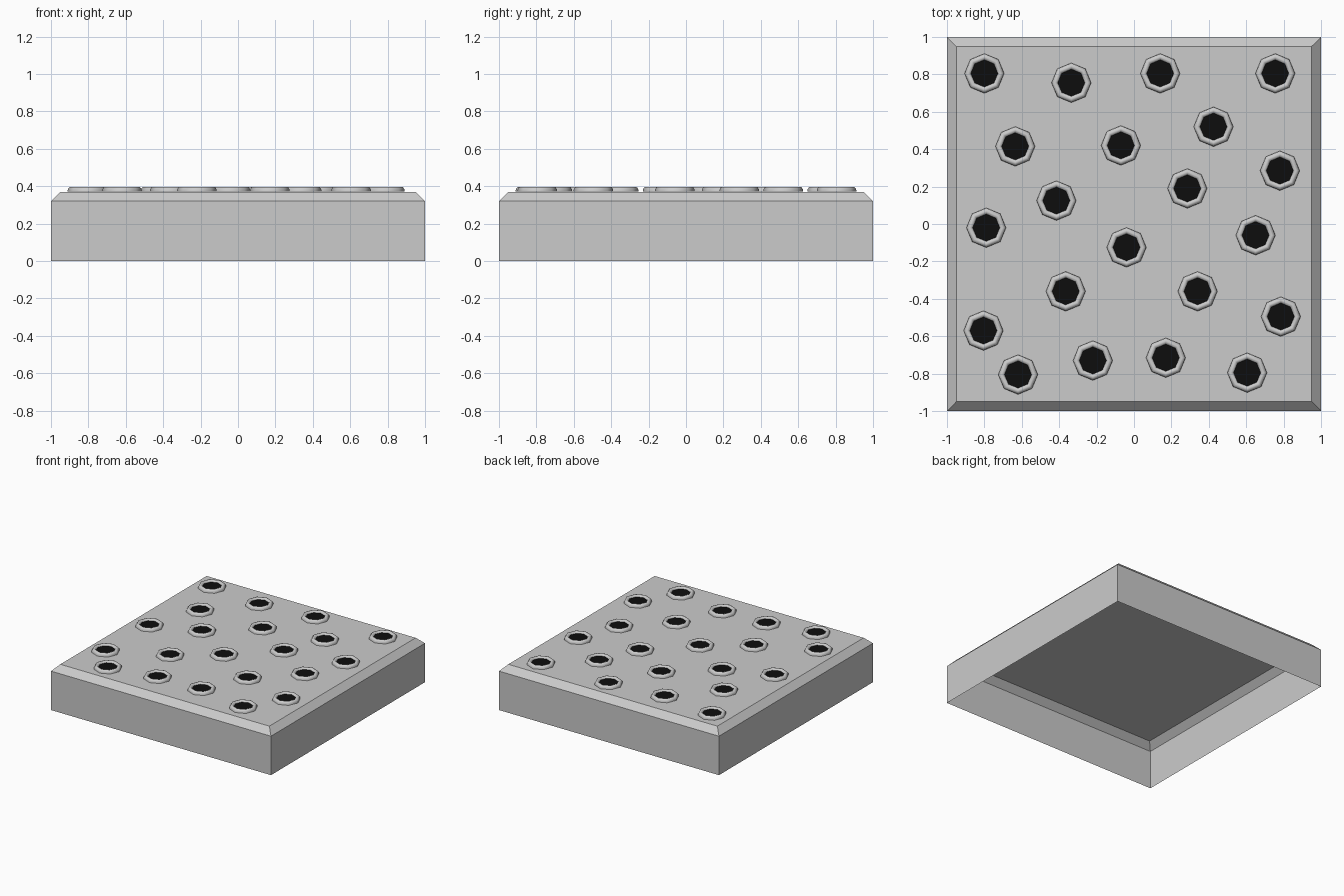
import bpy, bmesh
from math import cos, sin, pi

if "Cube" in bpy.data.objects:
    bpy.data.objects.remove(bpy.data.objects["Cube"])


def make_object(name, bm, colour=None):
    mesh = bpy.data.meshes.new(name)
    bm.to_mesh(mesh)
    bm.free()
    obj = bpy.data.objects.new(name, mesh)
    bpy.context.collection.objects.link(obj)
    if colour:
        mat = bpy.data.materials.new(name + "_colour")
        mat.diffuse_color = colour
        mat.use_nodes = True
        mat.node_tree.nodes["Principled BSDF"].inputs["Base Color"].default_value = mat.diffuse_color
        mesh.materials.append(mat)
    return obj


def loop(bm, radius, z, sides, start=0.0, centre=(0, 0)):
    return [bm.verts.new((centre[0] + radius * cos(start + 2 * pi * i / sides),
                          centre[1] + radius * sin(start + 2 * pi * i / sides), z))
            for i in range(sides)]


def loft(bm, profile, sides, start=0.0, centre=(0, 0)):
    loops = [loop(bm, r, z, sides, start, centre) for r, z in profile]
    for a, b in zip(loops, loops[1:]):
        for i in range(sides):
            j = (i + 1) % sides
            bm.faces.new((a[i], a[j], b[j], b[i]))
    return loops[-1]


# Square plate shell: straight walls, chamfered rim, open underneath
bm = bmesh.new()
d = 2 ** 0.5
bm.faces.new(loft(bm, [(d, 0), (d, 0.32), (0.95 * d, 0.37)], 4, pi / 4))
make_object("plate_shell", bm)

# Scattered eyelets: rounded eight-sided collars with dark centres
SPOTS = [(-0.80, 0.805), (-0.335, 0.755), (0.14, 0.805), (0.755, 0.805),
         (0.425, 0.52), (-0.635, 0.415), (-0.07, 0.42), (0.78, 0.285),
         (0.285, 0.19), (-0.415, 0.125), (-0.79, -0.02), (-0.04, -0.125),
         (0.65, -0.06), (-0.365, -0.36), (0.34, -0.36), (-0.805, -0.57),
         (0.785, -0.495), (-0.62, -0.805), (-0.22, -0.73), (0.17, -0.715),
         (0.605, -0.795)]
COLLAR = [(0.106, 0.371), (0.105, 0.383), (0.098, 0.394), (0.087, 0.397),
          (0.076, 0.392), (0.072, 0.382)]

rings, holes = bmesh.new(), bmesh.new()
for spot in SPOTS:
    loft(rings, COLLAR, 8, 0, spot)
    holes.faces.new(loop(holes, 0.0725, 0.383, 8, 0, spot))

collars = make_object("eyelet_collars", rings)
make_object("eyelet_holes", holes, (0.004, 0.004, 0.004, 1))

bpy.ops.object.select_all(action='DESELECT')
collars.select_set(True)
bpy.context.view_layer.objects.active = collars
bpy.ops.object.shade_smooth_by_angle(angle=pi / 3.5)
